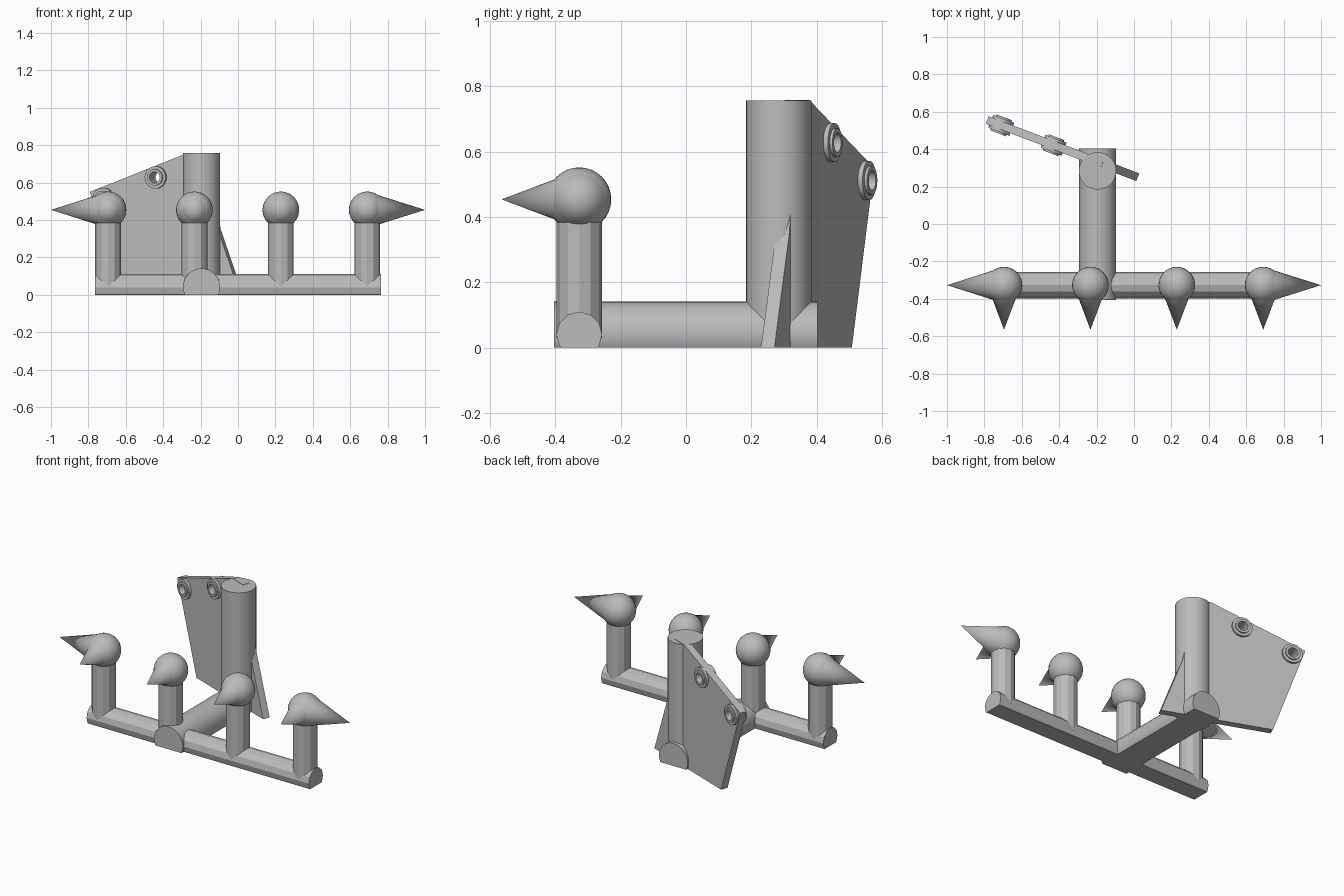
import bpy, bmesh, math
from mathutils import Matrix, Vector

cube = bpy.data.objects.get("Cube")
if cube:
    bpy.data.objects.remove(cube, do_unlink=True)

grey = bpy.data.materials.new("plain_grey")
grey.use_nodes = True
grey.diffuse_color = (0.5, 0.5, 0.5, 1)
grey.node_tree.nodes["Principled BSDF"].inputs["Base Color"].default_value = (0.5, 0.5, 0.5, 1)


def finish(bm, name, smooth=True):
    """Turn a bmesh into a named, shaded object."""
    bmesh.ops.recalc_face_normals(bm, faces=bm.faces)
    mesh = bpy.data.meshes.new(name)
    bm.to_mesh(mesh)
    bm.free()
    mesh.materials.append(grey)
    obj = bpy.data.objects.new(name, mesh)
    bpy.context.collection.objects.link(obj)
    if smooth:
        bpy.ops.object.select_all(action="DESELECT")
        obj.select_set(True)
        bpy.context.view_layer.objects.active = obj
        bpy.ops.object.shade_smooth_by_angle(angle=math.radians(25))
    return obj


def rod(name, start, end, r1, r2=None, sides=32, smooth=True, flat_base=False):
    """Cylinder or cone between two points, optionally cut flat on the ground."""
    start, end = Vector(start), Vector(end)
    axis = end - start
    turn = axis.to_track_quat("Z", "Y").to_matrix().to_4x4()
    bm = bmesh.new()
    bmesh.ops.create_cone(bm, cap_ends=True, segments=sides, radius1=r1,
                          radius2=r1 if r2 is None else r2, depth=axis.length,
                          matrix=Matrix.Translation((start + end) / 2) @ turn)
    if flat_base:
        geom = bm.verts[:] + bm.edges[:] + bm.faces[:]
        cut = bmesh.ops.bisect_plane(bm, geom=geom, plane_co=(0, 0, 0),
                                     plane_no=(0, 0, -1), clear_outer=True)
        edges = [e for e in cut["geom_cut"] if isinstance(e, bmesh.types.BMEdge)]
        bmesh.ops.contextual_create(bm, geom=edges)
    return finish(bm, name, smooth)


# Base bars and post
BAR_Y, POST_X, POST_Y, TOP = -0.327, -0.195, 0.284, 0.757
rod("cross_bar", (-0.765, BAR_Y, 0.04), (0.765, BAR_Y, 0.04), 0.07,
    sides=12, smooth=False, flat_base=True)
rod("long_bar", (POST_X, -0.405, 0.042), (POST_X, 0.403, 0.042), 0.099, flat_base=True)
rod("post", (POST_X, POST_Y, 0), (POST_X, POST_Y, TOP), 0.1)

# Pegs with ball heads and spikes
BALL_Z = 0.454
for i, x in enumerate((-0.695, -0.233, 0.229, 0.691)):
    centre = Vector((x, BAR_Y, BALL_Z))
    rod(f"peg_{i + 1}", (x, BAR_Y, 0.03), centre, 0.069, sides=12, smooth=False)
    bm = bmesh.new()
    bmesh.ops.create_uvsphere(bm, u_segments=32, v_segments=16, radius=0.098,
                              matrix=Matrix.Translation(centre))
    finish(bm, f"ball_{i + 1}")
    rod(f"front_spike_{i + 1}", centre, (x, -0.565, BALL_Z), 0.09, 0, sides=24)
    if i in (0, 3):
        rod(f"side_spike_{i + 1}", centre, (math.copysign(1, x), BAR_Y, BALL_Z),
            0.097, 0, sides=24)

# Angled plate, set in a frame that runs along it
ALONG = Vector((0.935, -0.355, 0)).normalized()
NORMAL = Vector((0.355, 0.935, 0)).normalized()
ORIGIN = Vector((POST_X, 0.332, 0))


def on_plate(x, z, depth=0):
    return ORIGIN + ALONG * ((x - POST_X) / ALONG.x) + NORMAL * depth + Vector((0, 0, z))


outline = [(-0.605, 0), (0.02, 0), (-0.1, 0.35), (-0.17, TOP + 0.002),
           (-0.26, TOP + 0.002), (-0.785, 0.55)]
bm = bmesh.new()
face = bm.faces.new([bm.verts.new(on_plate(x, z, -0.022)) for x, z in outline])
grown = bmesh.ops.extrude_face_region(bm, geom=[face])
bmesh.ops.translate(bm, vec=NORMAL * 0.044,
                    verts=[v for v in grown["geom"] if isinstance(v, bmesh.types.BMVert)])
plate = finish(bm, "plate", smooth=False)

# Bushings: a stepped ring turned around each hole
HOLE = 0.03
profile = [(HOLE, -0.046), (0.044, -0.046), (0.044, -0.037), (0.06, -0.037),
           (0.06, 0.037), (0.044, 0.037), (0.044, 0.046), (HOLE, 0.046)]
for i, (x, z) in enumerate(((-0.43, 0.628), (-0.71, 0.512))):
    # Drill the plate
    cutter = rod("hole_cutter", on_plate(x, z, -0.1), on_plate(x, z, 0.1), 0.036, smooth=False)
    cutter.hide_render = True
    drill = plate.modifiers.new("hole", "BOOLEAN")
    drill.operation = "DIFFERENCE"
    drill.object = cutter
    bpy.ops.object.select_all(action="DESELECT")
    plate.select_set(True)
    bpy.context.view_layer.objects.active = plate
    bpy.ops.object.modifier_apply(modifier=drill.name)
    bpy.data.objects.remove(cutter, do_unlink=True)

    bm = bmesh.new()
    ring = [bm.verts.new(on_plate(x, z + r, d)) for r, d in profile]
    edges = [bm.edges.new((ring[k], ring[(k + 1) % len(ring)])) for k in range(len(ring))]
    bmesh.ops.spin(bm, geom=ring + edges, cent=on_plate(x, z), axis=NORMAL,
                   angle=math.tau, steps=28, use_merge=True)
    bmesh.ops.remove_doubles(bm, verts=bm.verts, dist=0.0001)
    finish(bm, f"bushing_{i + 1}")
